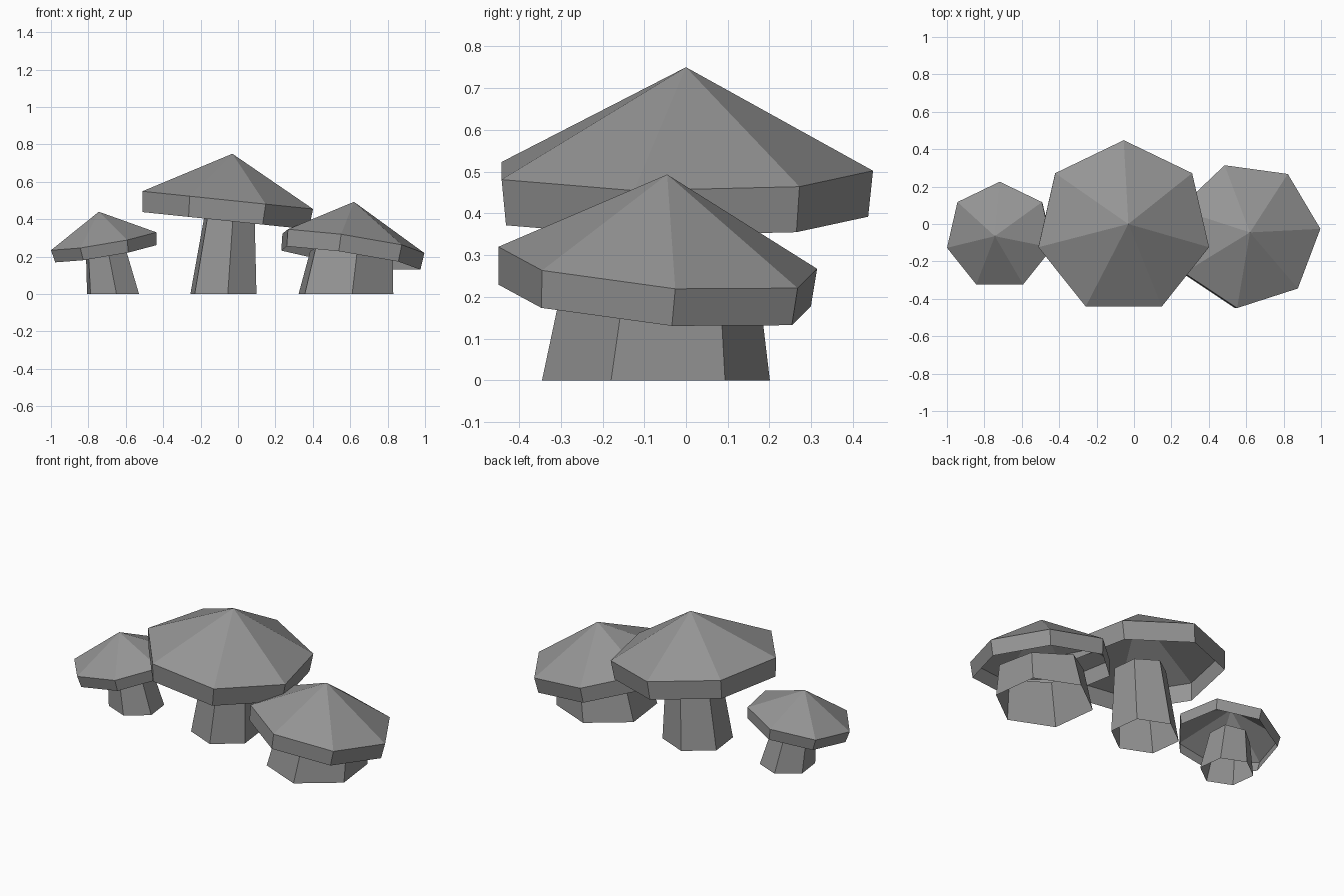
import bpy
import bmesh
from math import cos, sin, radians, tau
from mathutils import Vector

cube = bpy.data.objects.get("Cube")
if cube:
    bpy.data.objects.remove(cube, do_unlink=True)

# One flat grey for everything
grey = bpy.data.materials.new("mushroom_grey")
grey.use_nodes = True
colour = (0.3, 0.3, 0.3, 1)
grey.diffuse_color = colour
grey.node_tree.nodes["Principled BSDF"].inputs["Base Color"].default_value = colour


def ring(bm, sides, start, radius, centre, slope):
    """Add a regular ring of vertices lying on a sloped plane."""
    verts = []
    for i in range(sides):
        a = radians(start) + tau * i / sides
        x, y = radius * cos(a), radius * sin(a)
        z = slope[0] * x + slope[1] * y
        verts.append(bm.verts.new(centre + Vector((x, y, z))))
    return verts


def bridge(bm, lower, upper):
    n = len(lower)
    for i in range(n):
        j = (i + 1) % n
        bm.faces.new((lower[i], lower[j], upper[j], upper[i]))


def finish(bm, name):
    mesh = bpy.data.meshes.new(name)
    bm.to_mesh(mesh)
    bm.free()
    mesh.materials.append(grey)
    obj = bpy.data.objects.new(name, mesh)
    bpy.context.collection.objects.link(obj)


def cap(name, centre, radius, start, slope, apex, depth, shrink):
    """Hollow seven-sided cone with a short skirt below its rim."""
    bm = bmesh.new()
    centre = Vector(centre)
    normal = Vector((-slope[0], -slope[1], 1))
    rim = ring(bm, 7, start, radius, centre, slope)
    skirt = ring(bm, 7, start, radius * shrink, centre - normal * depth, slope)
    tip = bm.verts.new(apex)
    bridge(bm, skirt, rim)
    for i in range(7):
        bm.faces.new((rim[i], rim[(i + 1) % 7], tip))
    finish(bm, name)


def stem(name, base, radius, top, top_radius, slope):
    """Open six-sided tapered tube whose top follows the tilt of the cap."""
    bm = bmesh.new()
    lower = ring(bm, 6, -23, radius, Vector(base), (0, 0))
    upper = ring(bm, 6, -23, top_radius, Vector(top), slope)
    bridge(bm, lower, upper)
    finish(bm, name)


# Tall middle mushroom
tilt = (-0.104, 0)
cap("middle_cap", (-0.055, -0.02, 0.502), 0.468, 90, tilt,
    (-0.03, 0, 0.75), 0.11, 0.975)
stem("middle_stem", (-0.078, 0, 0), 0.192, (-0.045, 0, 0.405), 0.146, tilt)

# Wide mushroom on the left
tilt = (-0.148, -0.082)
cap("left_cap", (0.605, -0.06, 0.28), 0.393, 5, tilt,
    (0.62, -0.045, 0.493), 0.09, 0.98)
stem("left_stem", (0.577, -0.072, 0), 0.275, (0.607, -0.06, 0.205), 0.24, tilt)

# Small mushroom on the right
tilt = (0.17, 0.075)
cap("right_cap", (-0.718, -0.063, 0.287), 0.289, 90, tilt,
    (-0.744, -0.065, 0.44), 0.067, 0.96)
stem("right_stem", (-0.668, -0.01, 0), 0.151, (-0.708, -0.03, 0.235), 0.114, tilt)
